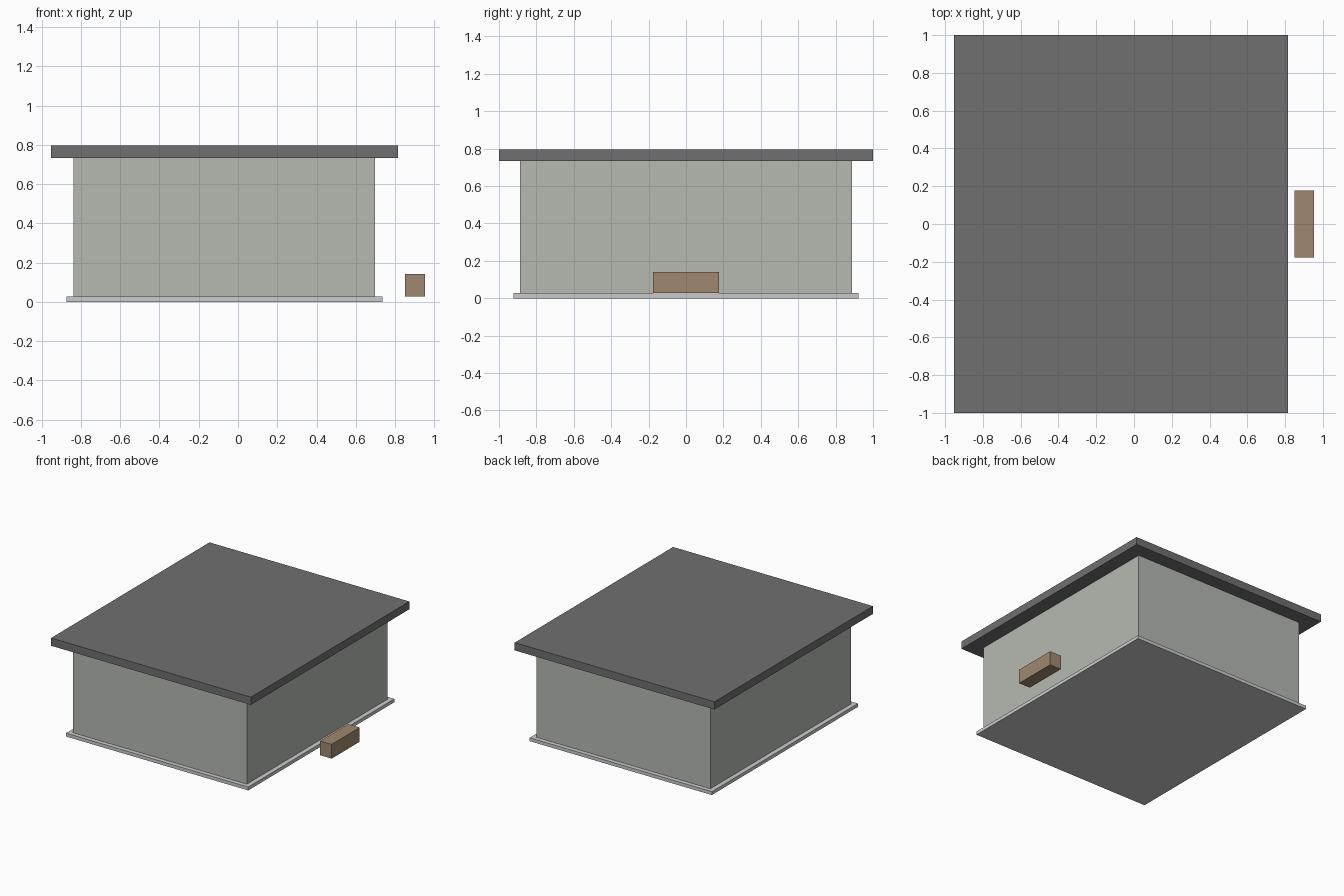
import bpy

if "Cube" in bpy.data.objects:
    bpy.data.objects.remove(bpy.data.objects["Cube"])


def material(name, color):
    mat = bpy.data.materials.new(name)
    mat.diffuse_color = (*color, 1)
    mat.use_nodes = True
    mat.node_tree.nodes["Principled BSDF"].inputs["Base Color"].default_value = mat.diffuse_color
    return mat


def box(name, x, y, z, mat=None):
    """Axis-aligned box from (min, max) ranges."""
    bpy.ops.mesh.primitive_cube_add(size=1, location=[(a + b) / 2 for a, b in (x, y, z)])
    obj = bpy.context.object
    obj.name = name
    obj.scale = [b - a for a, b in (x, y, z)]
    bpy.ops.object.transform_apply(location=False, rotation=False, scale=True)
    if mat:
        obj.data.materials.append(mat)
    return obj


wall_mat = material("pale_green_wall", (0.46, 0.49, 0.44))
roof_mat = material("dark_roof", (0.16, 0.16, 0.165))
step_mat = material("tan_step", (0.35, 0.25, 0.16))

CX = -0.069          # building centre in x
BASE_TOP, WALL_TOP, ROOF_TOP = 0.027, 0.734, 0.796


def layer(name, half_x, half_y, z, mat=None):
    """Building layer centred on the building axis."""
    return box(name, (CX - half_x, CX + half_x), (-half_y, half_y), z, mat)


# Foundation slab, wall block and overhanging flat roof
layer("foundation", 0.805, 0.922, (0, BASE_TOP))
layer("walls", 0.768, 0.887, (BASE_TOP, WALL_TOP), wall_mat)
layer("roof", 0.883, 1.0, (WALL_TOP, ROOF_TOP), roof_mat)

# Separate block beside the right wall
box("side_block", (0.85, 0.952), (-0.177, 0.177), (BASE_TOP, 0.141), step_mat)
